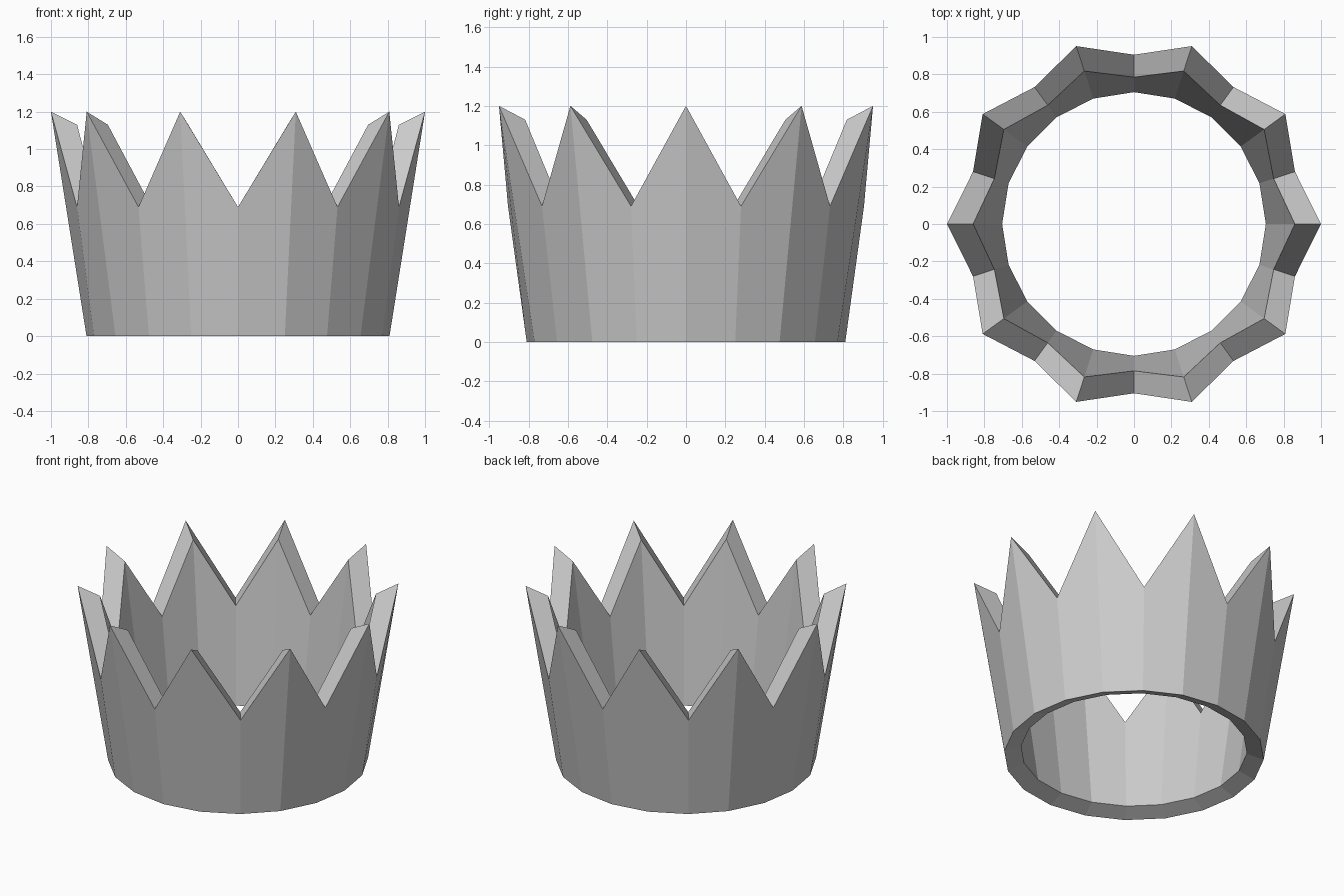
import bpy, bmesh, math

if "Cube" in bpy.data.objects:
    bpy.data.objects.remove(bpy.data.objects["Cube"])

POINTS = 10
N = POINTS * 2

# (radius, height) of each ring at a spike column and at a valley column
OUTER_BOTTOM = [(0.81, 0.0), (0.81, 0.0)]
OUTER_TOP = [(1.0, 1.2), (0.905, 0.69)]
INNER_TOP = [(0.86, 1.13), (0.785, 0.69)]
INNER_BOTTOM = [(0.705, 0.04), (0.705, 0.04)]

bm = bmesh.new()


def ring(profile):
    verts = []
    for i in range(N):
        r, z = profile[i % 2]
        a = 2 * math.pi * i / N
        verts.append(bm.verts.new((r * math.cos(a), r * math.sin(a), z)))
    return verts


# Closed loop of rings: outer wall, zigzag rim, inner wall, underside
rings = [ring(p) for p in (OUTER_BOTTOM, OUTER_TOP, INNER_TOP, INNER_BOTTOM)]
for k in range(4):
    a, b = rings[k], rings[(k + 1) % 4]
    for i in range(N):
        j = (i + 1) % N
        bm.faces.new((a[i], a[j], b[j], b[i]))
bmesh.ops.recalc_face_normals(bm, faces=bm.faces)

# Crown band with ten spikes
mesh = bpy.data.meshes.new("crown")
bm.to_mesh(mesh)
bm.free()
crown = bpy.data.objects.new("crown", mesh)
bpy.context.collection.objects.link(crown)
